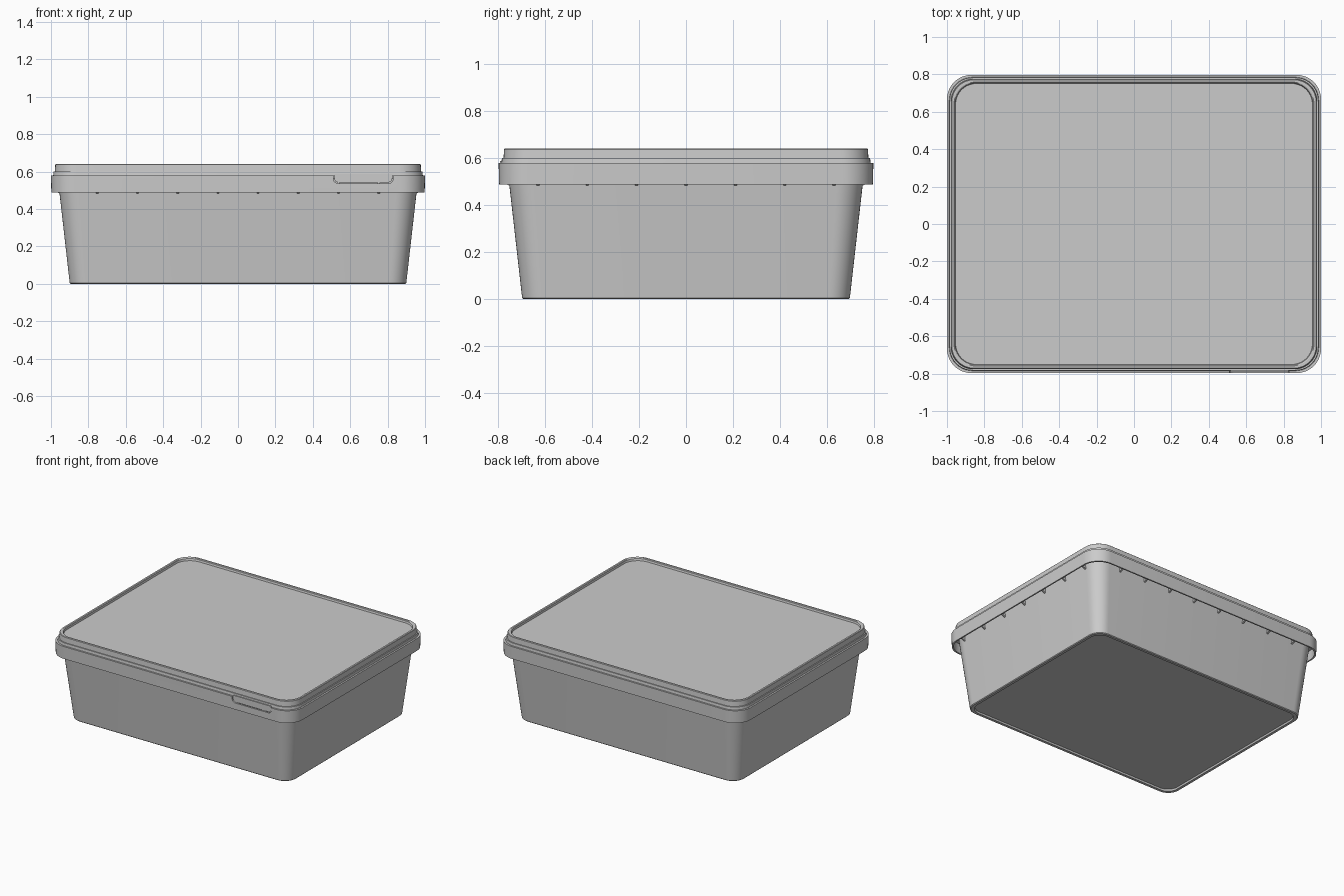
import bpy, bmesh, math

if "Cube" in bpy.data.objects:
    bpy.data.objects.remove(bpy.data.objects["Cube"])

SEG = 10  # steps per rounded corner


def finish(name, bm):
    bmesh.ops.recalc_face_normals(bm, faces=bm.faces)
    me = bpy.data.meshes.new(name)
    bm.to_mesh(me)
    bm.free()
    ob = bpy.data.objects.new(name, me)
    bpy.context.collection.objects.link(ob)
    return ob


def rounded_rect(hx, hy, r):
    pts = []
    for k, (sx, sy) in enumerate([(1, 1), (-1, 1), (-1, -1), (1, -1)]):
        for i in range(SEG + 1):
            a = (k + i / SEG) * math.pi / 2
            pts.append((sx * (hx - r) + r * math.cos(a),
                        sy * (hy - r) + r * math.sin(a)))
    return pts


def loft(name, profile):
    """Sweep a (half width, height) profile round a rounded rectangle, capping both ends."""
    bm = bmesh.new()
    rings = []
    for hx, z in profile:
        r = 0.13 - (1 - hx) * 0.4
        rings.append([bm.verts.new((x, y, z))
                      for x, y in rounded_rect(hx, hx - 0.203, r)])
    for a, b in zip(rings, rings[1:]):
        n = len(a)
        for i in range(n):
            j = (i + 1) % n
            bm.faces.new((a[i], a[j], b[j], b[i]))
    bm.faces.new(rings[0])
    bm.faces.new(rings[-1])
    return finish(name, bm)


def slot_block(name, x0, x1, z0, z1, y0, y1, r):
    """Block with a rounded lower edge outline, extruded along y."""
    outline = [(x0, z1)]
    for cx, start in ((x0 + r, math.pi), (x1 - r, 1.5 * math.pi)):
        for i in range(7):
            a = start + i / 6 * math.pi / 2
            outline.append((cx + r * math.cos(a), z0 + r + r * math.sin(a)))
    outline.append((x1, z1))
    bm = bmesh.new()
    face = bm.faces.new([bm.verts.new((x, y0, z)) for x, z in outline])
    ext = bmesh.ops.extrude_face_region(bm, geom=[face])
    for v in ext["geom"]:
        if isinstance(v, bmesh.types.BMVert):
            v.co.y = y1
    return finish(name, bm)


# Tub: recessed foot, tapered wall, hanging skirt, hollow inside
tub = loft("tub", [
    (0.872, 0.012), (0.876, 0.0), (0.895, 0.0), (0.90, 0.005),
    (0.955, 0.49), (0.963, 0.56), (0.988, 0.56), (0.988, 0.488),
    (0.998, 0.488), (1.0, 0.58), (0.945, 0.58), (0.935, 0.49),
    (0.885, 0.03)])

# Lid: plug, stepped edge, raised rim, recessed panel
lid = loft("lid", [
    (0.935, 0.56), (0.94, 0.58), (0.988, 0.58), (0.986, 0.60),
    (0.979, 0.60), (0.977, 0.637), (0.974, 0.64), (0.962, 0.64),
    (0.957, 0.636), (0.954, 0.622)])

# Opening notch in the front skirt
cutter = slot_block("notch_cutter", 0.51, 0.83, 0.537, 0.62, -0.82, -0.775, 0.025)
cutter.hide_render = True
cutter.hide_viewport = True
cut = tub.modifiers.new("notch", 'BOOLEAN')
cut.operation = 'DIFFERENCE'
cut.solver = 'EXACT'
cut.object = cutter

# Pull tab filling the notch
tab = slot_block("pull_tab", 0.515, 0.825, 0.542, 0.588, -0.792, -0.774, 0.022)

# Small triangular ribs under the skirt
bm = bmesh.new()


def rib(pos, along_x, side):
    half = 0.006
    wall = 0.953 if not along_x else 0.75
    tri = [(wall, 0.482), (wall + 0.037, 0.50), (wall + 0.037, 0.562), (wall, 0.562)]
    ends = []
    for t in (-half, half):
        ends.append([bm.verts.new((pos + t, side * d, z) if along_x
                                  else (side * d, pos + t, z)) for d, z in tri])
    a, b = ends
    bm.faces.new(a)
    bm.faces.new(b)
    for i in range(4):
        j = (i + 1) % 4
        bm.faces.new((a[i], a[j], b[j], b[i]))


for side in (-1, 1):
    for i in range(8):
        rib((i - 3.5) * 0.215, True, side)
    for i in range(7):
        rib((i - 3) * 0.21, False, side)
ribs = finish("skirt_ribs", bm)

# Smooth the rounded corners, keep edges sharp
for ob in (tub, lid, tab):
    bpy.ops.object.select_all(action='DESELECT')
    ob.select_set(True)
    bpy.context.view_layer.objects.active = ob
    bpy.ops.object.shade_smooth_by_angle(angle=math.radians(30))
